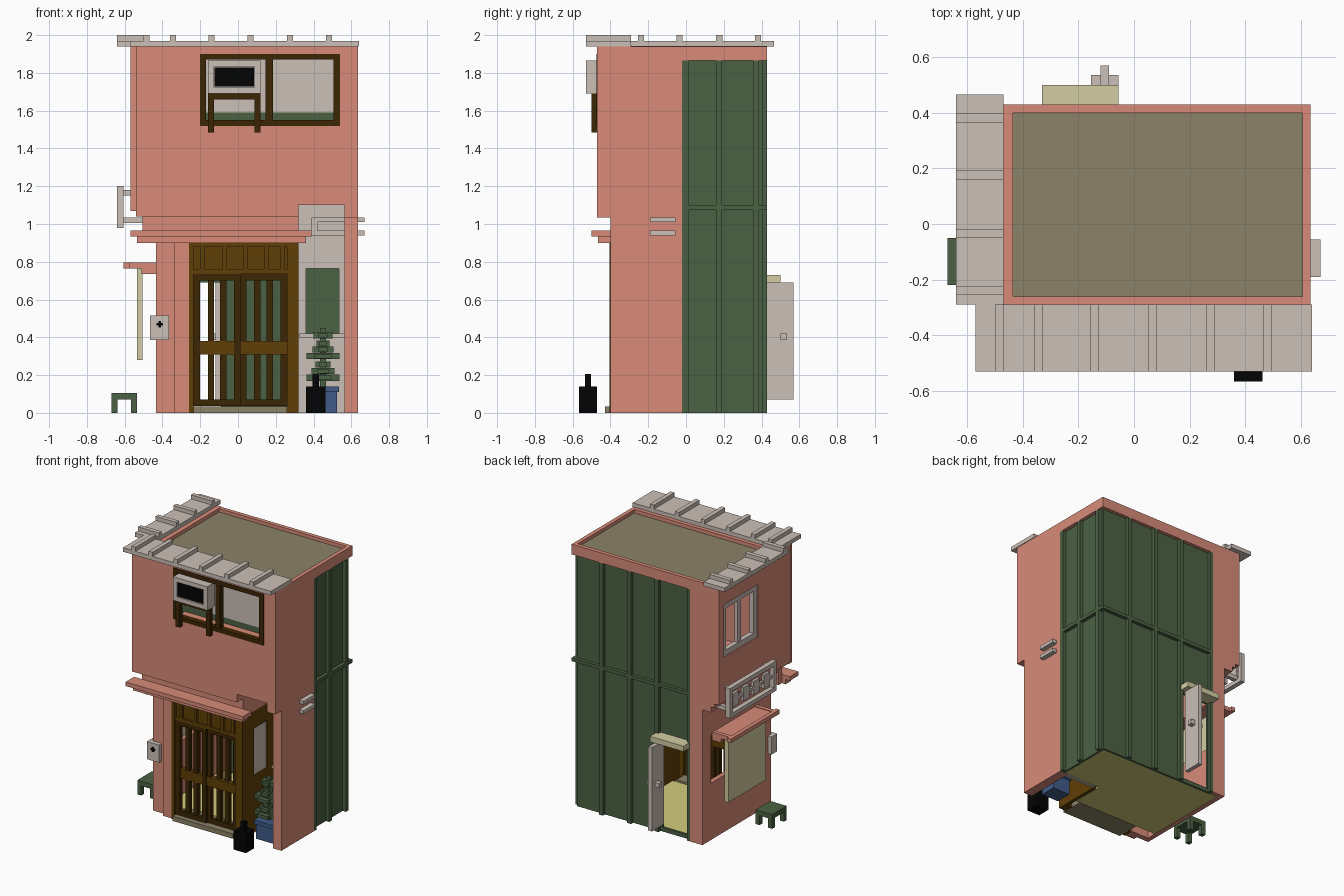
import bpy, bmesh
from mathutils import Vector

cube = bpy.data.objects.get("Cube")
if cube:
    bpy.data.objects.remove(cube, do_unlink=True)


def material(name, r, g, b):
    m = bpy.data.materials.new(name)
    m.use_nodes = True
    m.diffuse_color = (r, g, b, 1)
    bsdf = m.node_tree.nodes["Principled BSDF"]
    bsdf.inputs["Base Color"].default_value = (r, g, b, 1)
    bsdf.inputs["Roughness"].default_value = 0.8
    return m


RED = material("clay red", .69, .26, .19)
GREY = material("warm grey", .60, .525, .48)
GREEN = material("sheet green", .072, .12, .056)
WOOD = material("door wood", .118, .049, .002)
DARK = material("dark wood", .045, .019, .001)
BLACK = material("black", .001, .001, .001)
BLUE = material("planter blue", .05, .105, .25)
STRAW = material("straw", .65, .61, .36)
OLIVE = material("roof olive", .26, .223, .138)
SAND = material("floor sand", .65, .60, .20)


def part(name, mat, *boxes):
    """One object made of boxes, each (x0, x1, y0, y1, z0, z1)."""
    bm = bmesh.new()
    for x0, x1, y0, y1, z0, z1 in boxes:
        verts = bmesh.ops.create_cube(bm, size=1)["verts"]
        size = Vector((x1 - x0, y1 - y0, z1 - z0))
        mid = Vector((x0 + x1, y0 + y1, z0 + z1)) / 2
        for v in verts:
            v.co = v.co * size + mid
    mesh = bpy.data.meshes.new(name)
    bm.to_mesh(mesh)
    bm.free()
    mesh.materials.append(mat)
    ob = bpy.data.objects.new(name, mesh)
    bpy.context.collection.objects.link(ob)
    return ob


def ring(axis, d0, d1, outer, inner):
    """Four boxes around a hole; outer and inner are (u0, u1, z0, z1)."""
    a0, a1, b0, b1 = outer
    c0, c1, e0, e1 = inner
    flat = [(a0, c0, b0, b1), (c1, a1, b0, b1), (c0, c1, b0, e0), (c0, c1, e1, b1)]
    if axis == "y":
        return [(u0, u1, d0, d1, z0, z1) for u0, u1, z0, z1 in flat]
    return [(d0, d1, u0, u1, z0, z1) for u0, u1, z0, z1 in flat]


# Floor and deep doorstep
part("floor", SAND, (-.40, .60, -.02, .39, .002, .02), (-.40, .29, -.26, -.02, .002, .02))
part("doorstep", OLIVE, (-.235, .26, -.43, -.26, 0, .035))

# Red walls
part("right_side_wall", RED, (.565, .635, -.40, -.02, 0, 1.10),
     (.565, .635, -.47, -.40, 1.035, 1.10), (.605, .635, -.47, -.02, 1.10, 1.94))
part("upper_front_wall", RED,
     *ring("y", -.47, -.43, (-.54, .605, 1.10, 1.94), (-.20, .54, 1.52, 1.90)),
     (-.54, .32, -.47, -.43, 1.04, 1.10))
part("upper_left_wall", RED,
     *ring("x", -.57, -.53, (-.41, .43, 1.07, 1.94), (-.03, .37, 1.40, 1.79)),
     (-.54, -.51, -.43, -.41, 1.07, 1.94))
part("lower_left_wall", RED,
     *ring("x", -.435, -.40, (-.37, .43, 0, 1.04), (-.16, .33, .42, .77)))
part("front_pier", RED, (-.40, -.335, -.37, -.33, 0, .90), (-.335, -.26, -.40, -.33, 0, .90))
part("front_beam", RED, (-.505, .32, -.40, -.36, .90, 1.04))
part("back_pier", RED, (-.40, -.335, .40, .43, 0, 1.94), (-.53, -.40, .40, .43, 1.07, 1.94))
part("overhang_corbels", RED, (-.505, -.435, -.40, .43, 1.0, 1.04),
     (-.535, -.40, -.43, .43, 1.04, 1.08), (-.40, .32, -.43, .39, 1.04, 1.08),
     (.32, .605, -.43, -.025, 1.10, 1.13))
part("wall_head", RED, (-.335, .635, .40, .43, 1.865, 1.94), (.605, .635, -.02, .40, 1.865, 1.94))

# Roof
part("parapet", RED, (-.47, .605, -.29, -.26, 1.87, 1.942), (-.47, -.435, -.26, .43, 1.87, 1.942))
part("roof_deck", OLIVE, (-.436, .606, -.262, .402, 1.88, 1.915))
part("front_eave", GREY, (-.57, .64, -.53, -.29, 1.94, 1.97),
     *[(x, x + .032, -.53, -.29, 1.97, 2.0) for x in (-.50, -.36, -.157, .05, .26, .465)])
part("side_eave", GREY, (-.64, -.47, -.29, .465, 1.94, 1.97),
     *[(-.64, -.47, y, y + .032, 1.97, 2.0) for y in (-.255, -.05, .16, .365)])

# Green cladding with raised battens and rails
part("back_cladding", GREEN,
     *ring("y", .388, .405, (-.335, .608, 0, 1.865), (-.31, -.09, .03, .69)))
part("back_battens", GREEN,
     *[(x - .016, x + .016, .40, .43, 0, 1.865) for x in (.395, .165)],
     (-.076, -.044, .40, .43, 0, 1.865), (-.335, -.311, .40, .43, 0, 1.865),
     (-.335, .635, .40, .43, 1.075, 1.10))
part("side_cladding", GREEN, (.592, .608, -.02, .39, 0, 1.865))
part("side_battens", GREEN,
     *[(.60, .635, y - .016, y + .016, 0, 1.865) for y in (-.004, .175, .37)],
     (.60, .635, -.02, .43, 1.075, 1.10))

# Back door and its little canopy
part("back_door", GREY, (-.12, -.09, .43, .57, .07, .69))
part("back_door_knob", GREY, (-.155, -.055, .50, .535, .385, .42))
part("back_canopy", STRAW, (-.33, -.055, .405, .50, .69, .73))

# Front canopy
part("front_canopy", RED, (-.535, .36, -.465, -.40, .90, .935), (-.57, .39, -.50, -.40, .935, .965))

# Entrance: frame, panelled transom, sliding lattice doors
part("door_frame", WOOD, (-.26, -.235, -.405, -.34, 0, .90), (.26, .32, -.405, -.34, 0, .90),
     (-.235, .26, -.40, -.36, .735, .76), (-.235, .26, -.40, -.36, .88, .90))
part("transom_panel", WOOD, (-.235, .26, -.385, -.37, .76, .88),
     *[(x - .012, x + .012, -.40, -.38, .76, .88) for x in (-.19, -.07, .04, .15, .235)])
part("door_mid_rail", WOOD, (-.235, .26, -.389, -.35, .31, .38))
for name, x0, y in (("left_sliding_door", -.235, -.395), ("right_sliding_door", .01, -.38)):
    x1 = x0 + .25
    part(name, DARK, *ring("y", y, y + .03, (x0, x1, .036, .735), (x0 + .035, x1 - .035, .07, .70)),
         *[(x0 + s - .017, x0 + s + .017, y + .008, y + .04, .07, .70)
           for s in (.092, .158)])

# Alcove beside the entrance
part("alcove_side_wall", WOOD,
     *ring("x", .295, .32, (-.34, -.05, 0, .90), (-.27, -.11, .42, .77)))
part("alcove_side_pane", GREY, (.302, .308, -.27, -.11, .42, .77))
part("alcove_back_wall", GREY,
     *ring("y", -.05, -.025, (.32, .565, 0, 1.10), (.36, .535, .42, .765)),
     (.325, .563, -.07, -.05, .40, .42))
part("alcove_upper_side", RED, (.295, .32, -.36, -.05, .90, 1.04))
part("wall_brackets", GREY, (.39, .67, -.19, -.055, .94, .965), (.39, .67, -.19, -.055, 1.01, 1.035),
     (.39, .42, -.19, -.055, .965, 1.01))

# Potted plant and jar
part("planter", BLUE, (.385, .525, -.34, -.22, 0, .11), (.375, .535, -.35, -.21, .11, .14))
layers = ((.17, .088), (.205, .06), (.24, .04), (.285, .088), (.32, .055), (.35, .035), (.395, .05))
part("plant", GREEN, (.435, .465, -.295, -.265, .14, .45),
     *[b for z, r in layers for b in ((.45 - r, .45 + r, -.28 - r * .5, -.28 + r * .5, z, z + .032),
                                      (.45 - r * .5, .45 + r * .5, -.28 - r * .9, -.28 + r * .9,
                                       z + .004, z + .028))])
part("jar", BLACK, (.36, .462, -.567, -.47, 0, .14), (.395, .428, -.535, -.503, .14, .205))

# Upper front window
part("front_window_frame", DARK,
     *ring("y", -.475, -.43, (-.20, .54, 1.52, 1.90), (-.17, .505, 1.55, 1.87)),
     (.145, .185, -.472, -.435, 1.55, 1.87))
part("front_window_sill", RED, (-.17, .505, -.43, -.37, 1.53, 1.548))
part("front_window_pane", GREY, (-.20, .54, -.38, -.37, 1.59, 1.90))
part("front_window_lower_band", GREEN, (-.20, .54, -.38, -.37, 1.53, 1.59))

# Air conditioner on its brackets
part("air_conditioner", GREY, (-.16, .12, -.518, -.44, 1.69, 1.865),
     *ring("y", -.53, -.518, (-.16, .12, 1.69, 1.865), (-.128, .088, 1.722, 1.833)))
part("air_conditioner_grille", BLACK, (-.125, .085, -.526, -.518, 1.727, 1.828))
part("air_conditioner_brackets", DARK, (-.16, .12, -.50, -.47, 1.66, 1.69),
     *[(x, x + .033, -.50, -.47, 1.485, 1.66) for x in (-.16, .087)])

# Upper side window
part("side_window_frame", GREY,
     *ring("x", -.56, -.525, (-.03, .37, 1.40, 1.79), (.01, .33, 1.44, 1.75)),
     (-.555, -.53, .15, .19, 1.44, 1.75))

# Hanging sign frame, with blank blocks inside
part("sign_frame", GREY,
     *ring("x", -.64, -.605, (-.145, .40, .98, 1.20), (-.115, .37, 1.01, 1.17)),
     *[(-.63, -.61, y, y + .07, 1.04, 1.14) for y in (-.08, .04, .16, .28)],
     (-.628, -.612, -.115, .37, 1.08, 1.10),
     *[(-.61, -.50, y, y + .03, 1.005, 1.035) for y in (-.11, .33)],
     *[(-.61, -.565, y, y + .03, 1.15, 1.18) for y in (-.11, .33)])

# Side awning with hanging blind
part("side_awning", RED, (-.58, -.435, -.19, .30, .768, .79), (-.605, -.575, -.23, .34, .765, .795),
     *[(-.605, -.435, y, y + .03, .765, .795) for y in (-.21, .29)],
     *[(-.51, -.435, y, y + .03, .735, .765) for y in (-.21, .29)])
part("blind", STRAW, (-.535, -.505, -.17, .27, .28, .768))

# Meter box on the front corner
part("meter_box", GREY, (-.465, -.365, -.402, -.335, .385, .515))
part("meter_slot", BLACK, (-.432, -.398, -.406, -.40, .463, .477), (-.422, -.408, -.406, -.40, .453, .487))

# Stool
part("stool", GREEN, (-.67, -.535, -.22, -.05, .07, .105),
     *[(x, x + .032, y, y + .032, 0, .07) for x in (-.67, -.567) for y in (-.22, -.082)])
